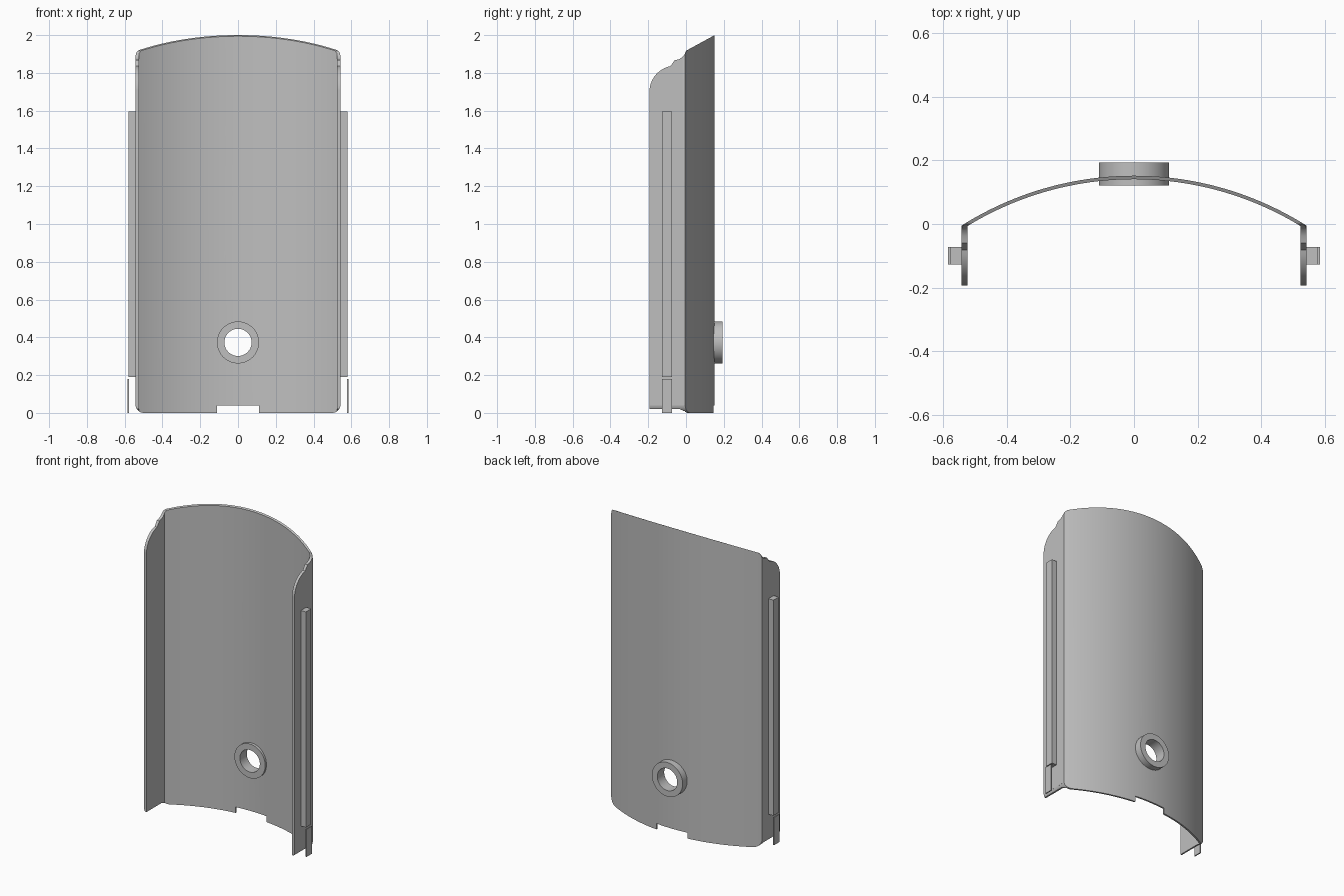
import bpy, bmesh
from math import sin, cos, asin, pi, radians
from mathutils import Vector

cube = bpy.data.objects.get("Cube")
if cube:
    bpy.data.objects.remove(cube, do_unlink=True)

grey = bpy.data.materials.new("plain grey")
grey.use_nodes = True
colour = (0.52, 0.52, 0.52, 1)
grey.diffuse_color = colour
grey.node_tree.nodes["Principled BSDF"].inputs["Base Color"].default_value = colour


def prism(name, points, axis, low, high):
    """Extrude a 2D outline along one axis."""
    place = {"x": lambda a, b, t: (t, a, b),
             "y": lambda a, b, t: (a, t, b),
             "z": lambda a, b, t: (a, b, t)}[axis]
    bm = bmesh.new()
    face = bm.faces.new([bm.verts.new(place(a, b, low)) for a, b in points])
    moved = bmesh.ops.extrude_face_region(bm, geom=[face])["geom"]
    offset = Vector(place(0, 0, high - low))
    bmesh.ops.translate(bm, vec=offset, verts=[v for v in moved if isinstance(v, bmesh.types.BMVert)])
    bmesh.ops.recalc_face_normals(bm, faces=bm.faces)
    mesh = bpy.data.meshes.new(name)
    bm.to_mesh(mesh)
    bm.free()
    mesh.materials.append(grey)
    obj = bpy.data.objects.new(name, mesh)
    bpy.context.collection.objects.link(obj)
    return obj


def cut(target, cutter, operation):
    """Apply a boolean and drop its cutter."""
    cutter.hide_render = True
    mod = target.modifiers.new("cut", "BOOLEAN")
    mod.object, mod.operation, mod.solver = cutter, operation, "EXACT"
    activate(target)
    bpy.ops.object.modifier_apply(modifier=mod.name)
    bpy.data.objects.remove(cutter, do_unlink=True)


def activate(obj):
    bpy.ops.object.select_all(action="DESELECT")
    obj.select_set(True)
    bpy.context.view_layer.objects.active = obj


def smooth(obj):
    activate(obj)
    bpy.ops.object.shade_smooth_by_angle(angle=radians(30))


def arc(cx, cy, r, start, end, steps):
    angles = [start + (end - start) * i / steps for i in range(steps + 1)]
    return [(cx + r * cos(a), cy + r * sin(a)) for a in angles]


def circle(r, z):
    return arc(0, z, r, 0, 2 * pi, 64)[:-1]


# Curved back panel with a straight flange on each side
HALF, WALL, FRONT = 0.543, 0.018, -0.193
R_OUT, R_IN, CENTRE = 1.0175, 1.0065, -0.8655
out_a, in_a = asin(HALF / R_OUT), asin((HALF - WALL) / R_IN)
plan = [(HALF, FRONT)]
plan += arc(0, CENTRE, R_OUT, pi / 2 - out_a, pi / 2 + out_a, 56)
plan += [(-HALF, FRONT), (WALL - HALF, FRONT)]
plan += arc(0, CENTRE, R_IN, pi / 2 + in_a, pi / 2 - in_a, 56)
plan += [(HALF - WALL, FRONT)]
shell = prism("curved_shell", plan, "z", -0.1, 2.2)

# Side outline: sloped top, rounded flange shoulder, stepped foot
side = [(-0.3, 0.02), (-0.035, 0.02), (-0.018, 0.014), (-0.006, 0), (0, -0.05),
        (0.3, -0.05), (0.3, 2.081), (0, 1.917), (-0.008, 1.898),
        (-0.02, 1.882), (-0.038, 1.872), (-0.06, 1.867)]
side += arc(-0.055, 1.7, 0.1385, pi / 2 + 0.2, pi, 12)
side += [(-0.196, 1.68), (-0.3, 1.68)]
cut(shell, prism("side_cutter", side, "x", -1, 1), "INTERSECT")

# Front outline: rounded corners and a notch in the lower edge
right = [(0.112, 0.038), (0.112, 0)]
right += arc(HALF - 0.045, 0.045, 0.045, -pi / 2, -0.15, 8)
right += [(0.6, 0.06), (0.6, 1.86), (HALF, 1.888), (0.538, 1.908), (0.522, 1.923), (0.4, 2.15)]
front = right + [(-x, z) for x, z in reversed(right)]
cut(shell, prism("front_cutter", front, "y", -1, 1), "INTERSECT")

# Round port through the panel, with its collar
PORT = 0.373
cut(shell, prism("port_cutter", circle(0.08, PORT), "y", -1, 1), "DIFFERENCE")
smooth(shell)
collar = prism("port_collar", circle(0.111, PORT), "y", 0.122, 0.193)
cut(collar, prism("bore_cutter", circle(0.072, PORT), "y", -1, 1), "DIFFERENCE")
smooth(collar)

# Guide rail and thin spring tab on each flange
for s, label in ((1, "left"), (-1, "right")):
    for part, inner, outer, low, high in (("guide_rail", 0.538, 0.579, 0.19, 1.595),
                                         ("spring_tab", 0.578, 0.585, 0, 0.18)):
        rect = [(s * inner, -0.128), (s * outer, -0.128), (s * outer, -0.073), (s * inner, -0.073)]
        prism(label + "_" + part, rect, "z", low, high)
